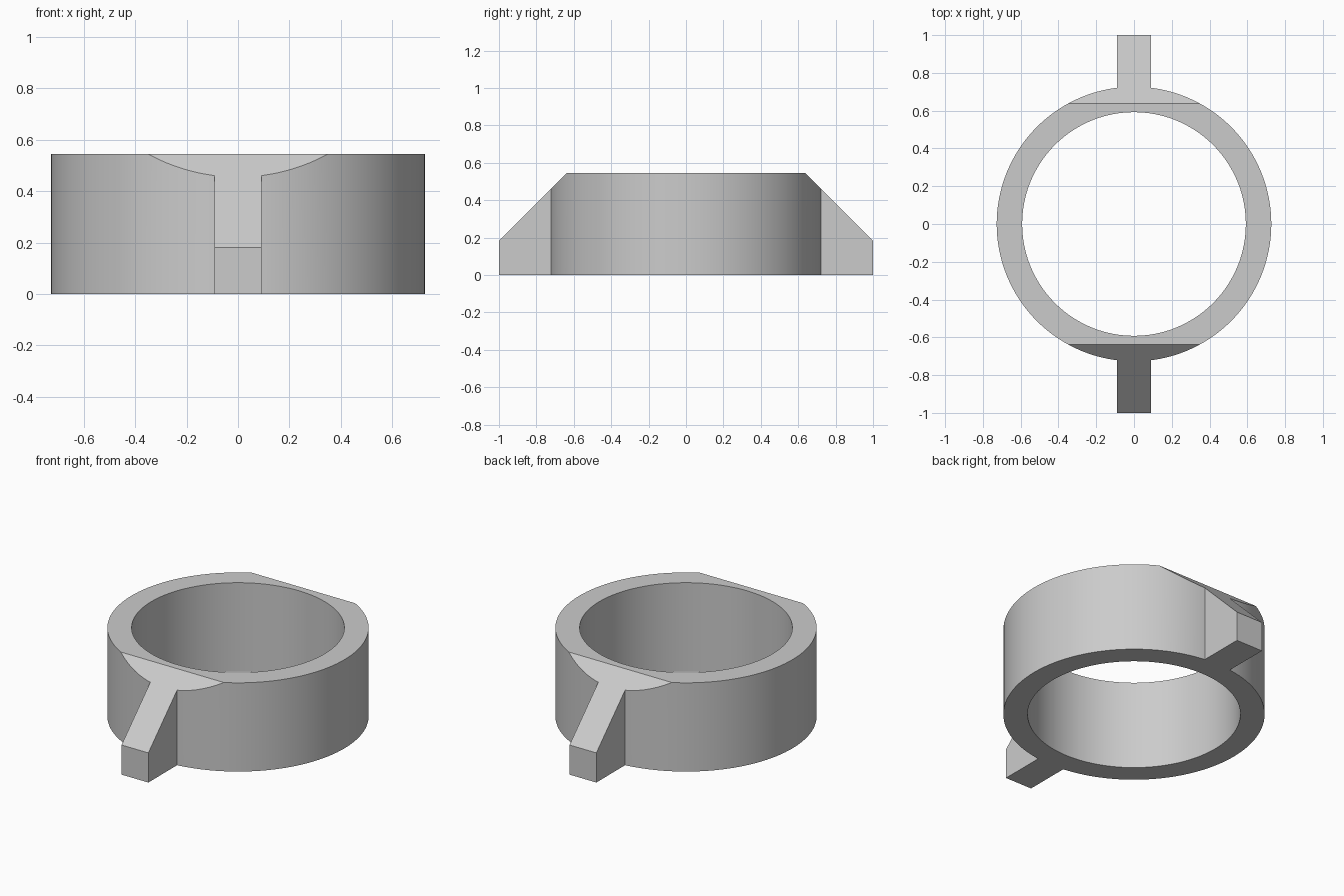
import bpy
import bmesh
from math import radians
from mathutils import Matrix, Vector

OUTER, BORE, HEIGHT = 0.727, 0.592, 0.545
TAB_WIDTH, TAB_TIP = 0.182, 0.182

cube = bpy.data.objects.get("Cube")
if cube:
    bpy.data.objects.remove(cube, do_unlink=True)

grey = bpy.data.materials.new("plain grey")
grey.use_nodes = True
colour = (0.6, 0.6, 0.6, 1)
grey.diffuse_color = colour
grey.node_tree.nodes["Principled BSDF"].inputs["Base Color"].default_value = colour


def add_object(name, bm):
    mesh = bpy.data.meshes.new(name)
    bm.to_mesh(mesh)
    bm.free()
    mesh.materials.append(grey)
    obj = bpy.data.objects.new(name, mesh)
    bpy.context.collection.objects.link(obj)
    return obj


def cylinder(name, radius, low, high):
    bm = bmesh.new()
    bmesh.ops.create_cone(bm, cap_ends=True, segments=128, radius1=radius,
                          radius2=radius, depth=high - low,
                          matrix=Matrix.Translation((0, 0, (low + high) / 2)))
    return add_object(name, bm)


def box(name, size):
    bm = bmesh.new()
    bmesh.ops.create_cube(bm, size=1, matrix=Matrix.Translation((0, 0, size[2] / 2))
                          @ Matrix.Diagonal((*size, 1)))
    return add_object(name, bm)


# Collar: round wall joined to a full-length bar, then bored through
collar = cylinder("collar_with_tabs", OUTER, 0, HEIGHT)
bar = box("tab_bar", (TAB_WIDTH, 2, HEIGHT))
bore = cylinder("bore_cutter", BORE, -0.1, HEIGHT + 0.1)
for helper, operation in ((bar, 'UNION'), (bore, 'DIFFERENCE')):
    mod = collar.modifiers.new(helper.name, 'BOOLEAN')
    mod.operation = operation
    mod.solver = 'EXACT'
    mod.object = helper

bpy.context.view_layer.update()
depsgraph = bpy.context.evaluated_depsgraph_get()
shaped = bpy.data.meshes.new_from_object(collar.evaluated_get(depsgraph))
collar.modifiers.clear()
collar.data = shaped
for helper in (bar, bore):
    bpy.data.objects.remove(helper, do_unlink=True)

# Sloped faces: slice front and back at 45 degrees and cap the cuts
bm = bmesh.new()
bm.from_mesh(shaped)
for side in (-1, 1):
    cut = bmesh.ops.bisect_plane(
        bm, geom=bm.verts[:] + bm.edges[:] + bm.faces[:], dist=1e-5,
        plane_co=(0, side, TAB_TIP), plane_no=Vector((0, side, 1)).normalized(),
        clear_outer=True)
    rim = [e for e in cut["geom_cut"] if isinstance(e, bmesh.types.BMEdge)]
    bmesh.ops.contextual_create(bm, geom=rim)
bmesh.ops.recalc_face_normals(bm, faces=bm.faces[:])
for face in bm.faces:
    face.material_index = 0
bm.to_mesh(shaped)
bm.free()

# Smooth round walls with crisp edges
bpy.ops.object.select_all(action='DESELECT')
collar.select_set(True)
bpy.context.view_layer.objects.active = collar
bpy.ops.object.shade_smooth_by_angle(angle=radians(30))
